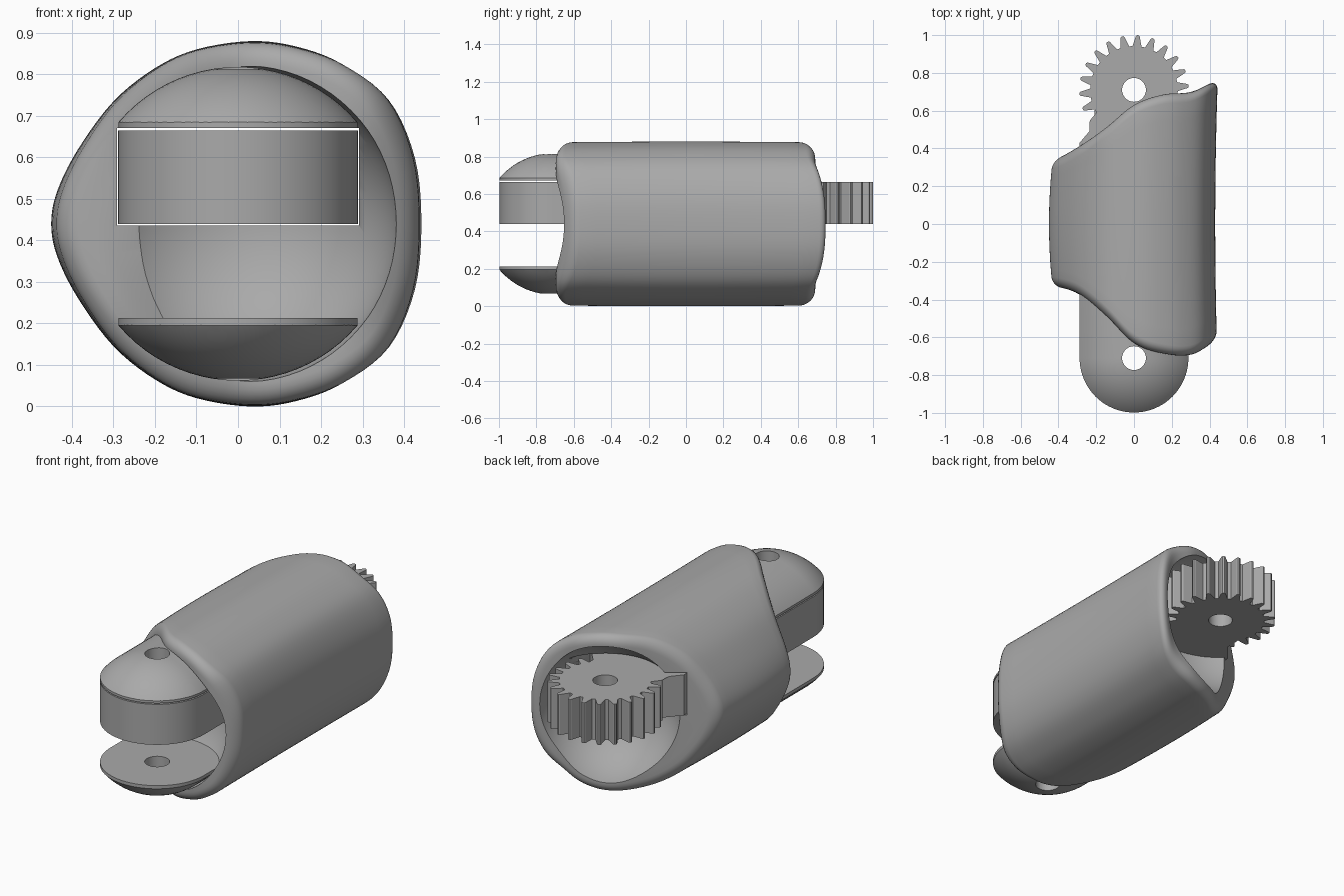
import bpy, bmesh, math
from mathutils import Matrix, Vector

old = bpy.data.objects.get("Cube")
if old:
    bpy.data.objects.remove(old)

MID = 0.44        # height of the long axis
PIVOT = 0.71      # distance of both hinge axes from the middle
HALF = 0.288      # half width of the link and hinge lugs
HOLE = 0.063

grey = bpy.data.materials.new("plain grey")
grey.use_nodes = True
grey.diffuse_color = (0.4, 0.4, 0.4, 1)
grey.node_tree.nodes["Principled BSDF"].inputs["Base Color"].default_value = (0.4, 0.4, 0.4, 1)


def make(name, bm):
    bmesh.ops.recalc_face_normals(bm, faces=bm.faces[:])
    mesh = bpy.data.meshes.new(name)
    bm.to_mesh(mesh)
    bm.free()
    mesh.materials.append(grey)
    obj = bpy.data.objects.new(name, mesh)
    bpy.context.collection.objects.link(obj)
    return obj


def catmull(a, b, c, d, t):
    return b + 0.5 * t * (c - a + t * (2 * a - 5 * b + 4 * c - d + t * (3 * (b - c) + d - a)))


def prism(name, outline, z0, z1):
    bm = bmesh.new()
    face = bm.faces.new([bm.verts.new((x, y, z0)) for x, y in outline])
    top = bmesh.ops.extrude_face_region(bm, geom=[face])["geom"]
    bmesh.ops.translate(bm, vec=(0, 0, z1 - z0), verts=[v for v in top if isinstance(v, bmesh.types.BMVert)])
    return make(name, bm)


def sphere(name, y, radius):
    bm = bmesh.new()
    bmesh.ops.create_uvsphere(bm, u_segments=80, v_segments=48, radius=radius,
                              matrix=Matrix.Translation((0, y, MID)) @ Matrix.Rotation(math.pi / 2, 4, "X"))
    return make(name, bm)


def pin(y):
    bm = bmesh.new()
    bmesh.ops.create_cone(bm, cap_ends=True, segments=40, radius1=HOLE, radius2=HOLE, depth=3,
                          matrix=Matrix.Translation((0, y, MID)))
    return make("pin_cutter", bm)


def boolean(obj, cutter, operation="DIFFERENCE"):
    cutter.hide_render = True
    mod = obj.modifiers.new("cut", "BOOLEAN")
    mod.operation, mod.solver, mod.object = operation, "EXACT", cutter
    bpy.context.view_layer.objects.active = obj
    bpy.ops.object.modifier_apply(modifier=mod.name)
    bpy.data.objects.remove(cutter)


def smooth(obj, angle):
    bpy.ops.object.select_all(action="DESELECT")
    obj.select_set(True)
    bpy.context.view_layer.objects.active = obj
    bpy.ops.object.shade_smooth_by_angle(angle=math.radians(angle))


# Cross-section of the shell, mirrored about its long axis
upper = [(0.43, 0), (0.415, 0.16), (0.355, 0.30), (0.25, 0.385), (0.14, 0.427), (0.03, 0.44),
         (-0.1, 0.42), (-0.2, 0.375), (-0.3, 0.295), (-0.385, 0.18), (-0.435, 0.08), (-0.45, 0)]
knots = [Vector(p) for p in upper + [(x, -z) for x, z in upper[-2:0:-1]]]
section = [catmull(*(knots[(i + k) % len(knots)] for k in (-1, 0, 1, 2)), s / 5)
           for i in range(len(knots)) for s in range(5)]

# End outlines of the shell across its width, at even steps of x
FRONT = [-0.33, -0.37, -0.485, -0.63, -0.685, -0.69, -0.61]
BACK = [0.34, 0.41, 0.51, 0.63, 0.685, 0.70, 0.77]


def end(table, x):
    u = min(max((x + 0.45) / 0.15, 0), 5.999)
    i = int(u)
    a, b, c, d = (table[min(max(i + k, 0), 6)] for k in (-1, 0, 1, 2))
    return catmull(a, b, c, d, u - i)


def shell_point(p, inset, place):
    q = p * (1 - inset / 0.44)
    x, y = q.x, place(q.x)
    if x < 0:
        x *= 1 - 0.1 * abs(x) * min(1, (y / 0.35) ** 2)
    else:
        x *= 1 + 0.03 * (y / 0.75) ** 2
    return x, y, MID + q.y * (1 - 0.02 * y * y)


# Shell: rounded ends and a slightly barrelled wall
FILLET = 0.05
bm = bmesh.new()
rings = []


def ring(inset, place):
    rings.append([bm.verts.new(shell_point(p, inset, place)) for p in section])


caps = [0.4, 0.33, 0.26, 0.19, 0.12, 0.08]
arc = [math.radians(a) for a in range(90, -1, -15)]
for inset in caps:
    ring(inset, lambda x: end(FRONT, x))
for a in arc:
    ring(FILLET * (1 - math.cos(a)), lambda x: end(FRONT, x) + FILLET * (1 - math.sin(a)))
for s in range(1, 14):
    t = s / 14
    ring(0, lambda x: (1 - t) * (end(FRONT, x) + FILLET) + t * (end(BACK, x) - FILLET))
for a in reversed(arc):
    ring(FILLET * (1 - math.cos(a)), lambda x: end(BACK, x) - FILLET * (1 - math.sin(a)))
for inset in reversed(caps):
    ring(inset, lambda x: end(BACK, x))
n = len(section)
for r, s in zip(rings, rings[1:]):
    for i in range(n):
        j = (i + 1) % n
        bm.faces.new((r[i], r[j], s[j], s[i]))
for r, table in ((rings[0], FRONT), (rings[-1], BACK)):
    tip = bm.verts.new((0, end(table, 0), MID))
    for i in range(n):
        bm.faces.new((r[i], r[(i + 1) % n], tip))
shell = make("shell", bm)

# Ball sockets at both ends and the slot for the link
for y in (-PIVOT, PIVOT):
    boolean(shell, sphere("socket_cutter", y, 0.386))
w = HALF + 0.004
boolean(shell, prism("slot_cutter", [(-w, -1), (w, -1), (w, 1), (-w, 1)], 0.436, 0.671))
smooth(shell, 40)

# Domed hinge lugs above and below
nose = [(HALF * math.cos(a), -PIVOT + HALF * math.sin(a))
        for a in (math.pi + math.pi * i / 40 for i in range(41))]
for name, z0, z1 in (("upper_hinge_lug", 0.671, 1), ("lower_hinge_lug", -0.1, 0.213)):
    lug = prism(name, nose + [(HALF, -0.36), (-HALF, -0.36)], z0, z1)
    capsule = sphere("dome_cutter", -PIVOT, 0.378)
    for v in capsule.data.vertices:   # stretch the back half into a straight barrel
        if v.co.y > -PIVOT + 0.001:
            v.co.y += 0.6
    boolean(lug, capsule, "INTERSECT")
    boolean(lug, pin(-PIVOT))
    smooth(lug, 35)

# Link: round nose, straight bar, narrowed neck and gear head
TEETH, ROOT, TIP = 22, 0.232, 0.29
step = 2 * math.pi / TEETH
gear = []
for k in range(-8, 9):
    mid = math.radians(86) + k * step
    for off, rad in ((-0.36, ROOT), (-0.27, 0.25), (-0.13, TIP - 0.006), (-0.06, TIP),
                     (0.06, TIP), (0.13, TIP - 0.006), (0.27, 0.25), (0.36, ROOT)):
        a = mid + off * step
        gear.append((rad * math.cos(a), PIVOT + rad * math.sin(a)))
outline = nose + [(HALF, 0.43), (0.19, 0.545)] + gear + [(-0.19, 0.545), (-HALF, 0.43)]
link = prism("gear_link", outline, MID, 0.665)
for y in (-PIVOT, PIVOT):
    boolean(link, pin(y))
smooth(link, 25)
